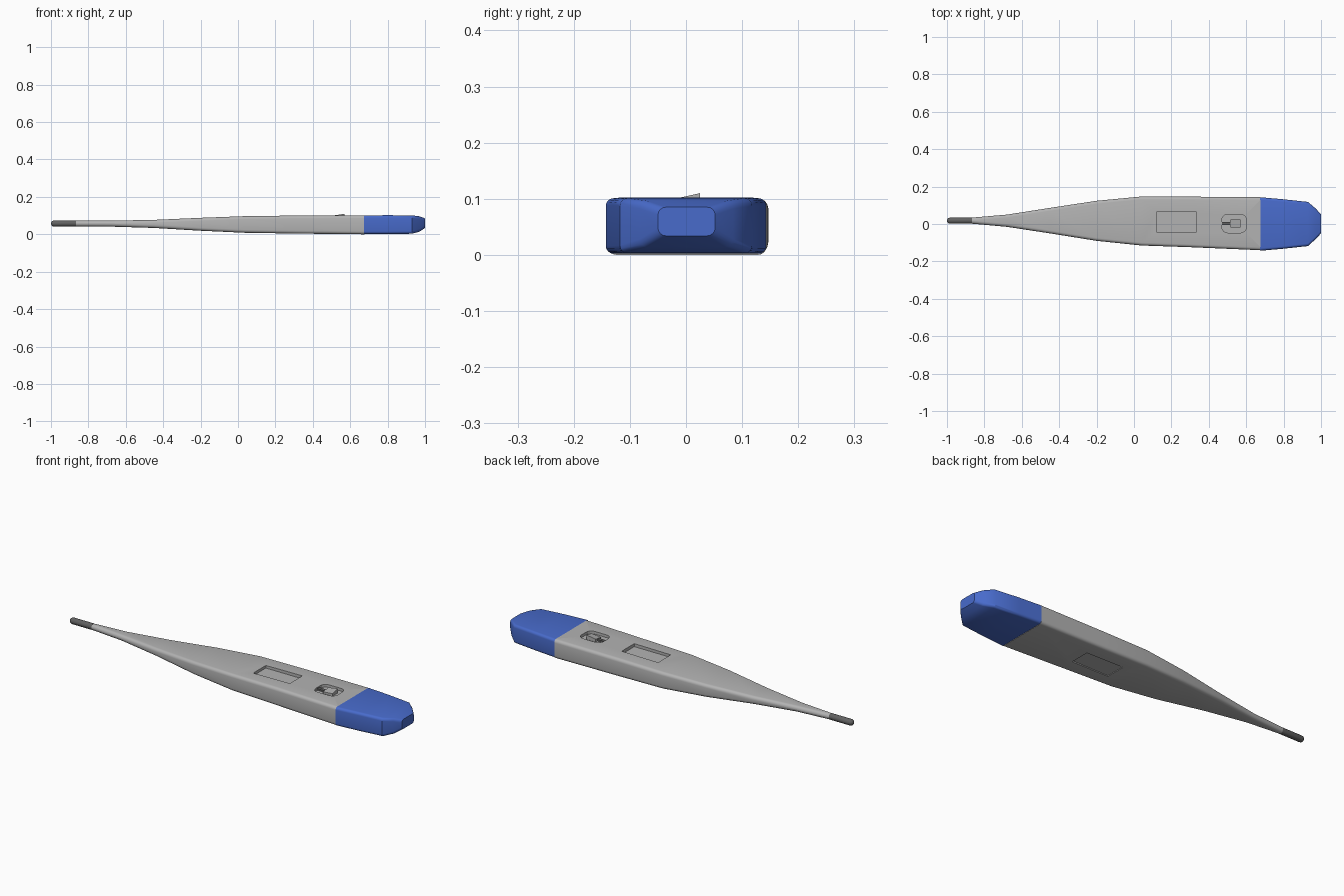
import bpy
import bmesh
import math

cube = bpy.data.objects.get("Cube")
if cube:
    bpy.data.objects.remove(cube, do_unlink=True)


def make_material(name, rgb):
    mat = bpy.data.materials.new(name)
    mat.use_nodes = True
    mat.diffuse_color = (*rgb, 1)
    mat.node_tree.nodes["Principled BSDF"].inputs["Base Color"].default_value = (*rgb, 1)
    return mat


grey = make_material("light grey plastic", (0.45, 0.45, 0.45))
blue = make_material("blue plastic", (0.065, 0.147, 0.6))
metal = make_material("dark metal", (0.12, 0.12, 0.12))


def rounded_rect(a0, a1, b0, b1, radius, steps=4):
    """Outline of a rectangle with rounded corners, counter-clockwise."""
    r = min(radius, (a1 - a0) / 2.02, (b1 - b0) / 2.02)
    corners = [(a1 - r, b1 - r), (a0 + r, b1 - r), (a0 + r, b0 + r), (a1 - r, b0 + r)]
    points = []
    for i, (a, b) in enumerate(corners):
        for s in range(steps + 1):
            t = math.pi / 2 * (i + s / steps)
            points.append((a + r * math.cos(t), b + r * math.sin(t)))
    return points


def loft(name, rings, mat, smooth=35):
    """Skin a list of equal-length point rings and close both ends."""
    bm = bmesh.new()
    loops = [[bm.verts.new(p) for p in ring] for ring in rings]
    for low, high in zip(loops, loops[1:]):
        for i in range(len(low)):
            j = (i + 1) % len(low)
            bm.faces.new((low[i], low[j], high[j], high[i]))
    bm.faces.new(loops[0][::-1])
    bm.faces.new(loops[-1])
    bmesh.ops.recalc_face_normals(bm, faces=bm.faces)
    mesh = bpy.data.meshes.new(name)
    bm.to_mesh(mesh)
    bm.free()
    mesh.materials.append(mat)
    obj = bpy.data.objects.new(name, mesh)
    bpy.context.collection.objects.link(obj)
    if smooth:
        smooth_shade(obj, smooth)
    return obj


def select(obj):
    bpy.ops.object.select_all(action='DESELECT')
    obj.select_set(True)
    bpy.context.view_layer.objects.active = obj


def smooth_shade(obj, angle):
    select(obj)
    bpy.ops.object.shade_smooth_by_angle(angle=math.radians(angle))


def along_x(stations, radius):
    return [[(x, y, z) for y, z in rounded_rect(y0, y1, z0, z1, radius)]
            for x, y0, y1, z0, z1 in stations]


def prism(name, x0, x1, y0, y1, z0, z1, radius, mat):
    outline = rounded_rect(x0, x1, y0, y1, radius)
    return loft(name, [[(x, y, z) for x, y in outline] for z in (z0, z1)], mat, 0)


def cut(obj, cutter):
    mod = obj.modifiers.new("recess", 'BOOLEAN')
    mod.operation = 'DIFFERENCE'
    mod.object = cutter
    select(obj)
    bpy.ops.object.modifier_apply(modifier=mod.name)
    bpy.data.objects.remove(cutter, do_unlink=True)


# Tapering body: x, y range, z range
body = loft("body", along_x([
    (-0.87, 0.002, 0.034, 0.042, 0.073),
    (-0.68, -0.015, 0.050, 0.041, 0.073),
    (-0.45, -0.050, 0.086, 0.034, 0.077),
    (-0.20, -0.090, 0.124, 0.019, 0.088),
    (0.04, -0.115, 0.147, 0.008, 0.097),
    (0.30, -0.124, 0.146, 0.004, 0.100),
    (0.675, -0.140, 0.144, 0.000, 0.101)], 0.016), grey)

# Display window, button well and battery hatch
cut(body, prism("window_cutter", 0.12, 0.335, -0.043, 0.063, 0.084, 0.13, 0.002, grey))
cut(body, prism("well_cutter", 0.47, 0.60, -0.047, 0.052, 0.086, 0.13, 0.03, grey))
cut(body, prism("hatch_cutter", 0.12, 0.335, -0.043, 0.063, -0.03, 0.010, 0.002, grey))
smooth_shade(body, 35)

# Rounded end cap
loft("end_cap", along_x([
    (0.675, -0.143, 0.143, 0.002, 0.101),
    (0.80, -0.132, 0.132, 0.002, 0.102),
    (0.93, -0.118, 0.118, 0.003, 0.101),
    (0.97, -0.082, 0.084, 0.014, 0.096),
    (1.00, -0.050, 0.052, 0.034, 0.085)], 0.014), blue)

# Sensor probe with a domed tip
cy, cz, tip_r = 0.018, 0.0575, 0.0165
dome = [(-1 + tip_r * (1 - math.cos(t)), tip_r * math.sin(t))
        for t in (math.radians(d) for d in (12, 35, 60, 90))]
loft("probe_tip", along_x([
    (x, cy - r, cy + r, cz - r, cz + r)
    for x, r in dome + [(-0.865, tip_r)]], tip_r), metal, 50)

# Tilted push button and its spring arm
button_base = [(0.515, -0.02), (0.57, -0.02), (0.57, 0.025), (0.515, 0.025)]
button_top = (0.095, 0.100, 0.110, 0.101)
loft("button", [[(x, y, 0.084) for x, y in button_base],
                [(x, y, z) for (x, y), z in zip(button_base, button_top)]], grey, 0)
prism("button_arm", 0.469, 0.516, -0.006, 0.011, 0.084, 0.095, 0.001, metal)
